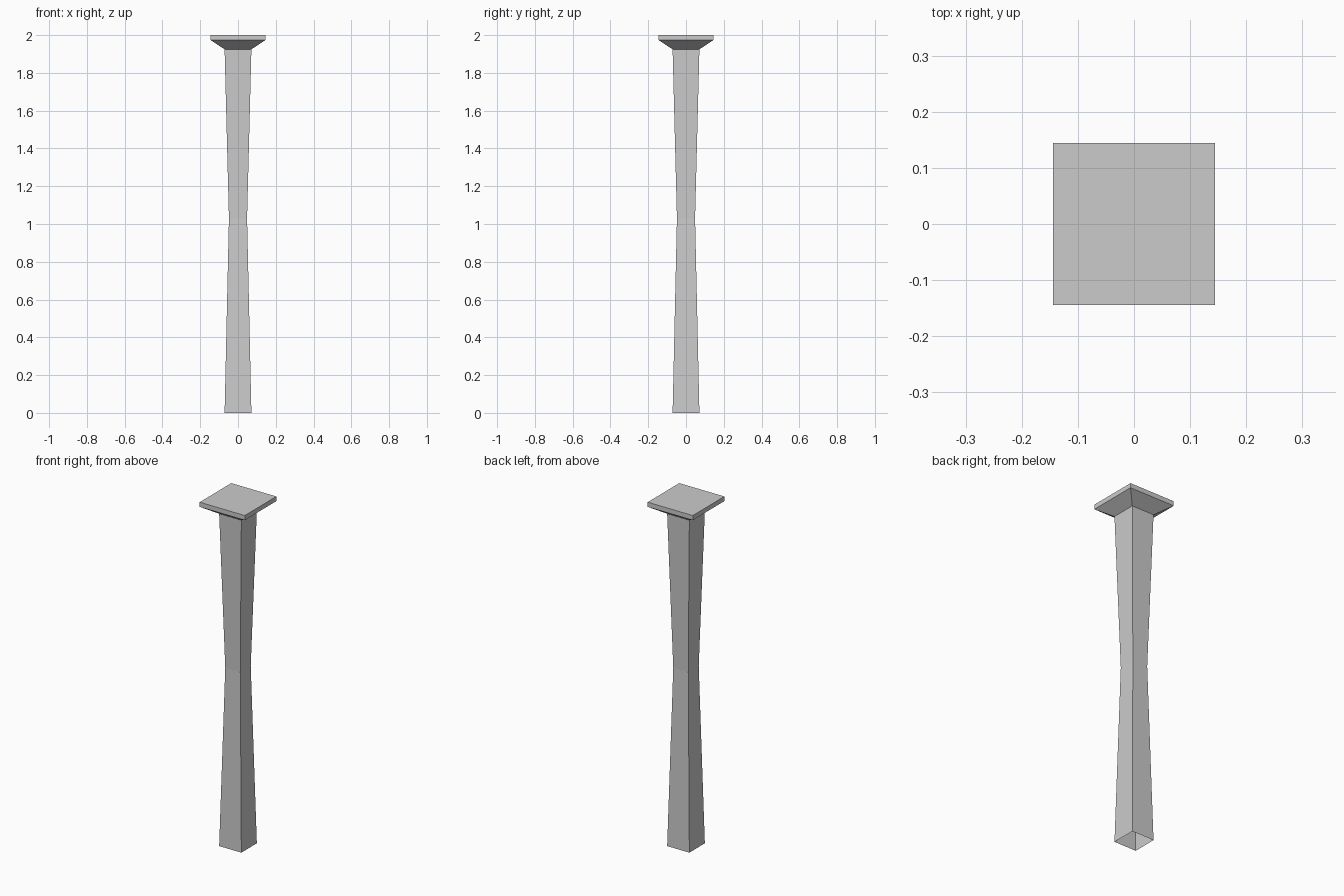
import bpy, bmesh

if "Cube" in bpy.data.objects:
    bpy.data.objects.remove(bpy.data.objects["Cube"])


def square_loft(name, sections, cap_top=False):
    """Skin square rings given as (half_width, z), bottom to top."""
    bm = bmesh.new()
    rings = [[bm.verts.new((sx * h, sy * h, z))
              for sx, sy in ((-1, -1), (1, -1), (1, 1), (-1, 1))]
             for h, z in sections]
    for low, high in zip(rings, rings[1:]):
        for i in range(4):
            j = (i + 1) % 4
            bm.faces.new((low[i], low[j], high[j], high[i]))
    if cap_top:
        bm.faces.new(rings[-1])
    mesh = bpy.data.meshes.new(name)
    bm.to_mesh(mesh)
    bm.free()
    obj = bpy.data.objects.new(name, mesh)
    bpy.context.collection.objects.link(obj)
    return obj


# Waisted square shaft, hollow and open at the foot
square_loft("shaft", [(0.071, 0), (0.048, 1.03), (0.071, 1.925)])

# Flared underside and flat square plate
square_loft("capital", [(0.071, 1.925), (0.1445, 1.973), (0.1445, 2.0)], cap_top=True)
